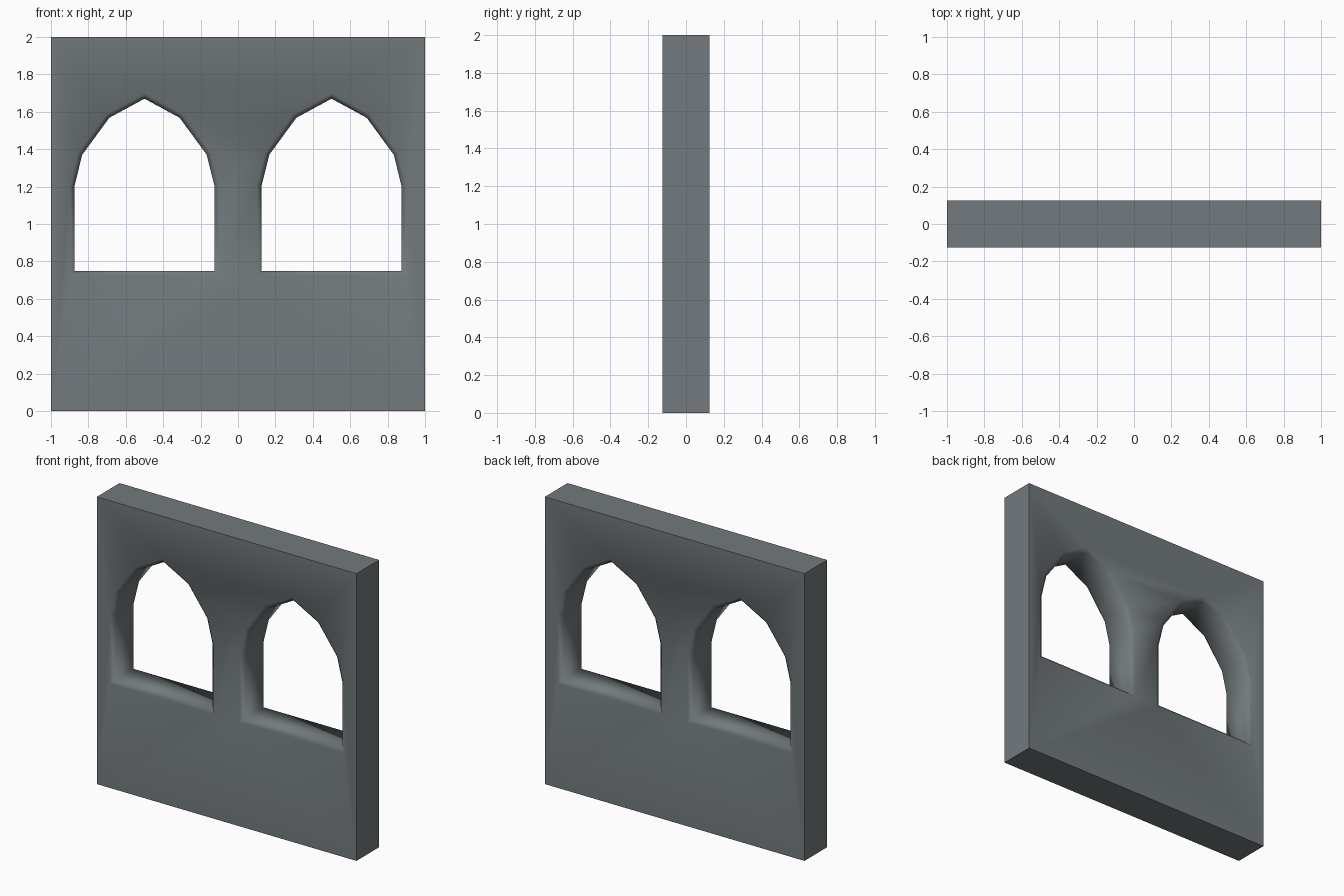
import bpy, bmesh
from mathutils import Vector

if "Cube" in bpy.data.objects:
    bpy.data.objects.remove(bpy.data.objects["Cube"])

HALF, BEV = 0.125, 0.025

# Right half of one pointed arch opening (offset from its centre, height)
half = [(0.375, 0.75), (0.375, 1.2), (0.333, 1.37), (0.188, 1.568)]
profile = half + [(0, 1.67)] + [(-x, z) for x, z in reversed(half)]


def offset(points, d):
    """Mitred outward offset of a counter-clockwise outline."""
    out = []
    n = len(points)
    for i in range(n):
        a, b, c = (Vector(points[(i + k) % n]) for k in (-1, 0, 1))
        u, v = (b - a).normalized(), (c - b).normalized()
        n1, n2 = Vector((u.y, -u.x)), Vector((v.y, -v.x))
        m = (n1 + n2).normalized()
        out.append(tuple(b + m * (d / m.dot(n1))))
    return out


bm = bmesh.new()


def ring(points, y, cx=0):
    return [bm.verts.new((x + cx, y, z)) for x, z in points]


def bridge(a, b):
    for i in range(len(a)):
        j = (i + 1) % len(a)
        bm.faces.new((a[i], a[j], b[j], b[i]))


def loop_edges(vs):
    return [bm.edges.get((vs[i], vs[i - 1])) for i in range(len(vs))]


# Outer slab rim
rect = [(-1, 0), (1, 0), (1, 2), (-1, 2)]
rims = [ring(rect, -HALF), ring(rect, HALF)]
bridge(*rims)
front, back = loop_edges(rims[0]), loop_edges(rims[1])
hard = list(bm.edges)

# Window reveals, chamfered front and back
wide = offset(profile, BEV)
for cx in (-0.5, 0.5):
    rings = [ring(wide, -HALF, cx), ring(profile, -HALF + BEV, cx),
             ring(profile, HALF - BEV, cx), ring(wide, HALF, cx)]
    for a, b in zip(rings, rings[1:]):
        bridge(a, b)
    front += loop_edges(rings[0])
    back += loop_edges(rings[3])

# Front and back wall faces around the openings
for edges in (front, back):
    bmesh.ops.triangle_fill(bm, use_beauty=True, use_dissolve=False, edges=edges)
bmesh.ops.recalc_face_normals(bm, faces=bm.faces)

# Smooth everywhere except the slab's box edges
for f in bm.faces:
    f.smooth = True
for e in hard:
    e.smooth = False

mesh = bpy.data.meshes.new("arched_window_wall")
bm.to_mesh(mesh)
bm.free()
stone = bpy.data.materials.new("grey stone")
stone.diffuse_color = (0.17, 0.195, 0.205, 1)
stone.use_nodes = True
stone.node_tree.nodes["Principled BSDF"].inputs["Base Color"].default_value = stone.diffuse_color
mesh.materials.append(stone)
wall = bpy.data.objects.new("arched_window_wall", mesh)
bpy.context.collection.objects.link(wall)
